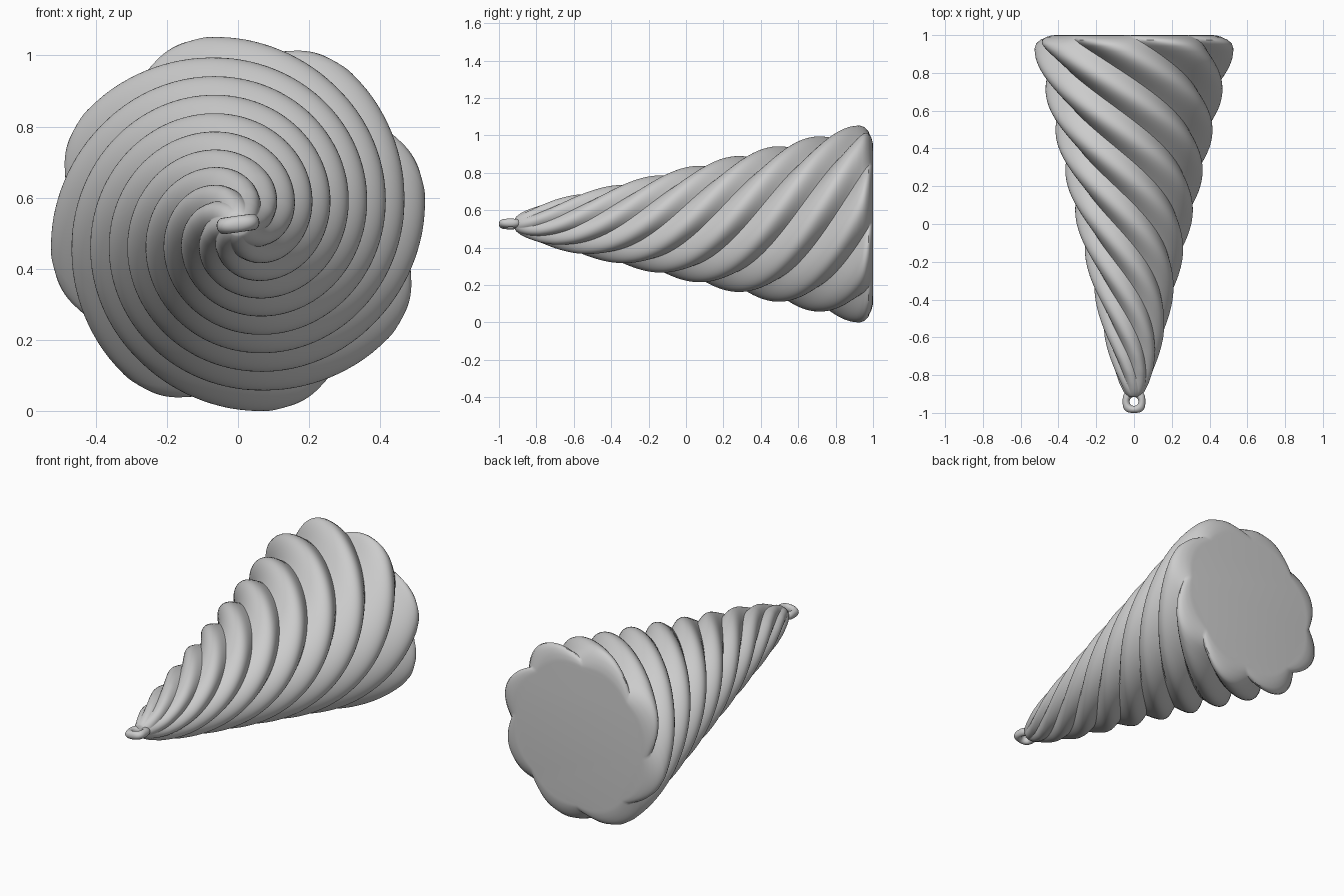
import bpy, bmesh
from math import sin, cos, pi, radians

if "Cube" in bpy.data.objects:
    bpy.data.objects.remove(bpy.data.objects["Cube"])

CZ = 0.526          # height of the cone axis
LOBES = 8
SEG = 240           # points around each ring
TWIST = radians(204)  # twist per unit of length

# profile along the axis: y, ridge radius, groove depth ratio
PROFILE = [(-0.915, 0.030, 0.00), (-0.905, 0.042, 0.02), (-0.885, 0.057, 0.05),
           (-0.85, 0.075, 0.10), (-0.78, 0.104, 0.15), (-0.70, 0.130, 0.165),
           (-0.60, 0.158, 0.165), (0.72, 0.477, 0.155), (0.88, 0.521, 0.155),
           (0.93, 0.533, 0.145), (0.955, 0.532, 0.13), (0.975, 0.516, 0.11),
           (0.99, 0.485, 0.085), (0.998, 0.450, 0.055), (1.0, 0.425, 0.04)]


def ring(bm, y, radius, depth):
    """One lobed cross-section, rotated by the twist at y."""
    phase = radians(101) + TWIST * (y - 0.93)
    verts = []
    for i in range(SEG):
        a = 2 * pi * i / SEG
        lobe = (0.5 + 0.5 * cos(LOBES * a)) ** 0.52
        r = radius * (1 - depth * (1 - lobe))
        t = a + phase
        verts.append(bm.verts.new((r * cos(t), y, CZ + r * sin(t))))
    return verts


def finish(bm, name):
    bmesh.ops.recalc_face_normals(bm, faces=bm.faces)
    mesh = bpy.data.meshes.new(name)
    bm.to_mesh(mesh)
    bm.free()
    obj = bpy.data.objects.new(name, mesh)
    bpy.context.collection.objects.link(obj)
    return obj


def smooth(obj, angle):
    bpy.ops.object.select_all(action='DESELECT')
    obj.select_set(True)
    bpy.context.view_layer.objects.active = obj
    bpy.ops.object.shade_smooth_by_angle(angle=radians(angle))


# twisted, fluted cone body
bm = bmesh.new()
rings = []
for (y0, r0, d0), (y1, r1, d1) in zip(PROFILE, PROFILE[1:]):
    steps = max(2, round((y1 - y0) / 0.015))
    for k in range(steps):
        f = k / steps
        rings.append(ring(bm, y0 + f * (y1 - y0), r0 + f * (r1 - r0), d0 + f * (d1 - d0)))
rings.append(ring(bm, *PROFILE[-1]))
for a, b in zip(rings, rings[1:]):
    for i in range(SEG):
        j = (i + 1) % SEG
        bm.faces.new((a[i], a[j], b[j], b[i]))
bm.faces.new(rings[0])      # tip cap
bm.faces.new(rings[-1])     # flat base
smooth(finish(bm, "twisted_cone"), 50)

# hanging loop at the tip, a slightly squared ring
bpy.ops.mesh.primitive_torus_add(major_radius=0.042, minor_radius=0.0185,
                                 major_segments=48, minor_segments=20,
                                 location=(0, -0.9395, CZ),
                                 rotation=(0, radians(-8), 0))
loop = bpy.context.object
loop.name = "hanging_loop"
for v in loop.data.vertices:
    p = v.co
    r = (p.x ** 2 + p.y ** 2) ** 0.5
    if r > 0.042:           # push the outer diagonals outwards
        p.xy *= 1 + 0.12 * (2 * p.x * p.y / r ** 2) ** 2 * (r - 0.042) / 0.0185
loop.scale = (1, 1, 1.25)
smooth(loop, 60)
